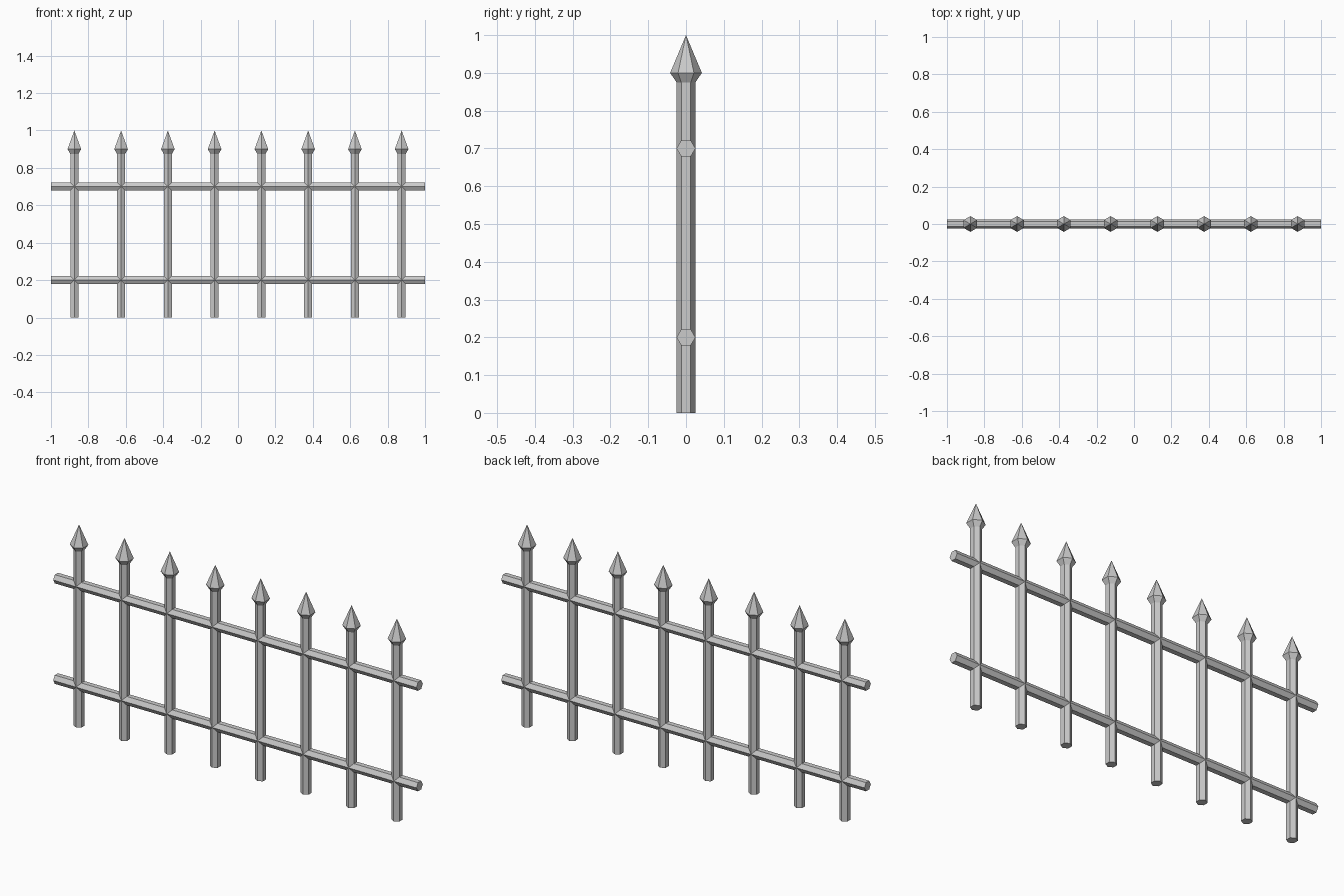
import bpy, bmesh
from math import cos, sin, pi

if "Cube" in bpy.data.objects:
    bpy.data.objects.remove(bpy.data.objects["Cube"])

SIDES = 6
R = 0.025


def lathe(name, profile, place):
    """Six-sided solid from (radius, height) rings; radius 0 makes a point."""
    bm = bmesh.new()
    rings = []
    for r, h in profile:
        n = SIDES if r > 0 else 1
        rings.append([bm.verts.new(place(r * cos(2 * pi * i / SIDES),
                                         r * sin(2 * pi * i / SIDES), h))
                      for i in range(n)])
    for a, b in zip(rings, rings[1:]):
        for i in range(SIDES):
            j = (i + 1) % SIDES
            if len(b) == 1:
                bm.faces.new((a[i], a[j], b[0]))
            else:
                bm.faces.new((a[i], a[j], b[j], b[i]))
    for ring in (rings[0], rings[-1]):
        if len(ring) > 1:
            bm.faces.new(ring)
    bmesh.ops.recalc_face_normals(bm, faces=bm.faces[:])
    mesh = bpy.data.meshes.new(name)
    bm.to_mesh(mesh)
    bm.free()
    obj = bpy.data.objects.new(name, mesh)
    bpy.context.collection.objects.link(obj)
    return obj


# Upright pickets with spear tips (corners point front and back)
picket_profile = [(R, 0), (R, 0.875), (0.042, 0.9), (0, 1.0)]
for k in range(8):
    picket = lathe(f"picket_{k + 1}", picket_profile, lambda u, v, h: (v, u, h))
    picket.location.x = -0.875 + 0.25 * k

# Horizontal rails (corners point front and back)
for name, z in (("lower_rail", 0.2), ("upper_rail", 0.7)):
    rail = lathe(name, [(R, -1), (R, 1)], lambda u, v, h: (h, u, v))
    rail.location.z = z
